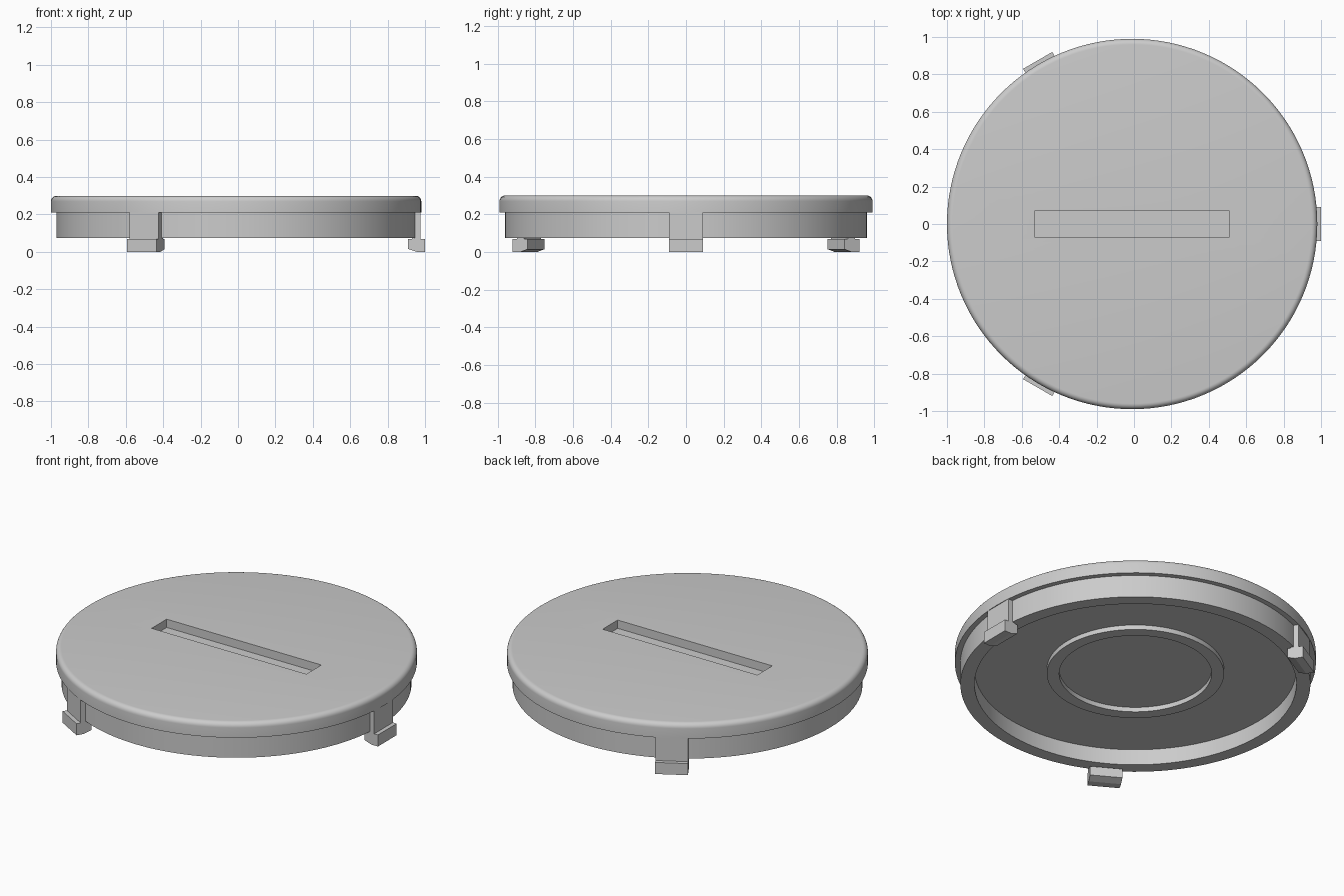
import bpy, bmesh, math
from mathutils import Matrix, Vector

CENTRE = -0.01      # disc centre in x
SEGMENTS = 128

cube = bpy.data.objects.get("Cube")
if cube:
    bpy.data.objects.remove(cube, do_unlink=True)

grey = bpy.data.materials.new("plain grey")
grey.use_nodes = True
grey.diffuse_color = (0.6, 0.6, 0.6, 1)
grey.node_tree.nodes["Principled BSDF"].inputs["Base Color"].default_value = (0.6, 0.6, 0.6, 1)


def make_object(name, bm):
    bmesh.ops.recalc_face_normals(bm, faces=bm.faces)
    mesh = bpy.data.meshes.new(name)
    bm.to_mesh(mesh)
    bm.free()
    mesh.materials.append(grey)
    obj = bpy.data.objects.new(name, mesh)
    bpy.context.collection.objects.link(obj)
    return obj


def lathe(name, profile):
    """Spin a radius/height profile about the disc axis."""
    bm = bmesh.new()
    verts = [bm.verts.new((r, 0, z)) for r, z in profile]
    edges = [bm.edges.new(pair) for pair in zip(verts, verts[1:])]
    bmesh.ops.spin(bm, geom=verts + edges, cent=(0, 0, 0), axis=(0, 0, 1),
                   angle=math.tau, steps=SEGMENTS, use_merge=True)
    bmesh.ops.remove_doubles(bm, verts=bm.verts, dist=1e-5)
    bm.transform(Matrix.Translation((CENTRE, 0, 0)))
    return make_object(name, bm)


# Lid: rounded cap, hanging wall and raised ring underneath
fillet = 0.03
rounded = [(0.96 + fillet * math.cos(a), 0.27 + fillet * math.sin(a))
           for a in (i * math.pi / 12 for i in range(7))]
lid = lathe("lid", [(0, 0.17), (0.418, 0.17), (0.418, 0.142), (0.486, 0.142),
                    (0.486, 0.17), (0.883, 0.17), (0.883, 0.075), (0.96, 0.075),
                    (0.96, 0.21)] + [(0.99, 0.21)] + rounded + [(0, 0.3)])

# Coin slot cut into the top
bm = bmesh.new()
bmesh.ops.create_cube(bm, size=1, matrix=Matrix.LocRotScale(
    Vector((CENTRE, 0, 0.3)), None, Vector((1.036, 0.144, 0.1))))
cutter = make_object("slot_cutter", bm)
cutter.hide_render = True
cutter.hide_viewport = True
cut = lid.modifiers.new("slot", 'BOOLEAN')
cut.object = cutter
cut.solver = 'EXACT'

# Apply the cut so the sharp edges can be marked on the final mesh
graph = bpy.context.evaluated_depsgraph_get()
cut_mesh = bpy.data.meshes.new_from_object(lid.evaluated_get(graph))
lid.modifiers.clear()
lid.data = cut_mesh
bpy.data.objects.remove(cutter, do_unlink=True)
bpy.ops.object.select_all(action='DESELECT')
lid.select_set(True)
bpy.context.view_layer.objects.active = lid
bpy.ops.object.shade_smooth_by_angle(angle=math.radians(30))


# Three clips: a thin stem with a hooked foot
def clip(name, angle):
    profile = [(0.94, 0.215), (0.94, 0.07), (0.92, 0.07), (0.92, 0.015), (0.965, 0.0),
               (1.01, 0.0), (1.01, 0.07), (0.985, 0.07), (0.985, 0.215)]
    bm = bmesh.new()
    face = bm.faces.new([bm.verts.new((r, -0.09, z)) for r, z in profile])
    extruded = bmesh.ops.extrude_face_region(bm, geom=[face])["geom"]
    bmesh.ops.translate(bm, vec=(0, 0.18, 0),
                        verts=[v for v in extruded if isinstance(v, bmesh.types.BMVert)])
    bm.transform(Matrix.Translation((CENTRE, 0, 0)) @ Matrix.Rotation(angle, 4, 'Z'))
    return make_object(name, bm)


for i, side in enumerate(("left", "back", "front")):
    clip(side + "_clip", i * math.tau / 3)
